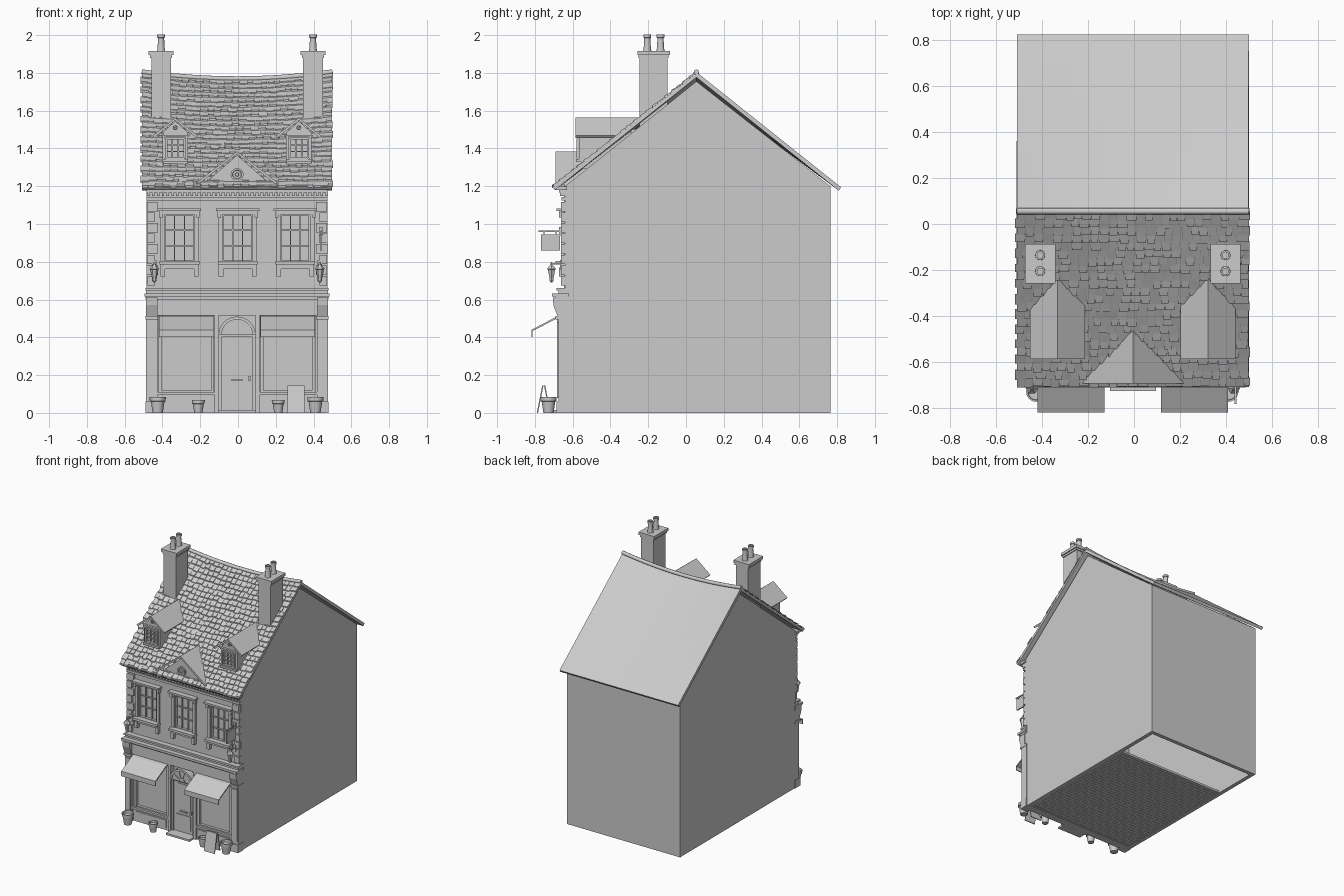
import bpy, bmesh, math, random
from mathutils import Vector

if "Cube" in bpy.data.objects:
    bpy.data.objects.remove(bpy.data.objects["Cube"])
random.seed(4)
lathed = []

def finish(name, bm):
    bmesh.ops.recalc_face_normals(bm, faces=bm.faces)
    me = bpy.data.meshes.new(name)
    bm.to_mesh(me)
    bm.free()
    ob = bpy.data.objects.new(name, me)
    bpy.context.collection.objects.link(ob)
    ob.location.x = -0.005
    return ob

def hexa(bm, pts):
    v = [bm.verts.new(p) for p in pts]
    for f in ((0, 1, 2, 3), (4, 5, 6, 7), (0, 1, 5, 4), (1, 2, 6, 5), (2, 3, 7, 6), (3, 0, 4, 7)):
        bm.faces.new([v[i] for i in f])

def boxes(name, *items):
    """each item: x0, x1, y0, y1, z0, z1"""
    bm = bmesh.new()
    for a, b, c, d, e, f in items:
        hexa(bm, [(a, c, e), (b, c, e), (b, d, e), (a, d, e), (a, c, f), (b, c, f), (b, d, f), (a, d, f)])
    return finish(name, bm)

def prism(name, pts, lo, hi, axis):
    """extrude a 2D outline: axis x takes (y, z) points, axis y takes (x, z)"""
    bm = bmesh.new()
    at = (lambda p, t: (t, p[0], p[1])) if axis == 'x' else (lambda p, t: (p[0], t, p[1]))
    A, B = [[bm.verts.new(at(p, t)) for p in pts] for t in (lo, hi)]
    bm.faces.new(A)
    bm.faces.new(B)
    for i in range(len(pts)):
        j = (i + 1) % len(pts)
        bm.faces.new((A[i], A[j], B[j], B[i]))
    return finish(name, bm)

def lathe(name, prof, x, y, z=0, n=20):
    bm = bmesh.new()
    rings = [[bm.verts.new((x + r * math.cos(k * math.tau / n), y + r * math.sin(k * math.tau / n), z + h))
              for k in range(n)] for r, h in prof]
    for a, b in zip(rings, rings[1:]):
        for k in range(n):
            bm.faces.new((a[k], a[(k + 1) % n], b[(k + 1) % n], b[k]))
    bm.faces.new(rings[0])
    bm.faces.new(rings[-1])
    ob = finish(name, bm)
    lathed.append(ob)
    return ob

def solid(ob, t):
    m = ob.modifiers.new('thickness', 'SOLIDIFY')
    m.thickness = t
    m.offset = 0

RY, RZ, SL = 0.055, 1.79, 0.78
def roof_z(x, y):
    t = 1 - abs(y - RY) / 0.76
    return RZ - SL * abs(y - RY) + t * (0.012 - 0.036 * (1 - (x / 0.5) ** 2))
def roof_y(z):
    return RY - (RZ - z) / SL

# hollow house shell and plank floor
boxes('side_walls', (-.48, -.45, -.64, .765, 0, 1.2), (.45, .48, -.64, .765, 0, 1.2))
boxes('back_wall', (-.45, .45, .735, .765, 0, 1.2))
boxes('plank_floor', *[(-.45, .45, y, y + .026, .004, .02) for y in [-.61 + .028 * i for i in range(36)]])
for s in (-1, 1):
    prism('gable', [(-.64, 1.2), (.765, 1.2), (RY, 1.755)], s * .45, s * .48, 'x')

# sagging roof slabs
for name, ye in (('front_roof', -.70), ('back_roof', .815)):
    bm = bmesh.new()
    g = [[bm.verts.new((x, y, roof_z(x, y) - .012)) for x in [-.503 + 1.006 * i / 16 for i in range(17)]]
         for y in [RY + (ye - RY) * j / 6 for j in range(7)]]
    for j in range(6):
        for i in range(16):
            bm.faces.new((g[j][i], g[j][i + 1], g[j + 1][i + 1], g[j + 1][i]))
    solid(finish(name, bm), .022)

# uneven slate tiles on the front slope
bm = bmesh.new()
rows = 23
for r in range(rows):
    y0 = -.705 + .755 * r / rows
    x = -.503 - (r % 2) * .008
    while x < .49:
        w = random.uniform(.032, .046)
        xe = x + w - .003
        if .5 - xe < .02:
            xe = .503 + random.uniform(-.008, .006)
        ya = y0 + random.uniform(-.005, .004)
        yb = min(y0 + .040, RY)
        lift = random.uniform(.010, .016)
        low = [(px, py, roof_z(px, py) - .003) for px, py in ((x, ya), (xe, ya), (xe, yb), (x, yb))]
        high = [(p[0], p[1], p[2] + (lift if k < 2 else .005)) for k, p in enumerate(low)]
        hexa(bm, low + high)
        x = max(x + w, xe + .003)
finish('roof_tiles', bm)

# curved ridge cap
cu = bpy.data.curves.new('ridge_cap', 'CURVE')
cu.dimensions = '3D'
cu.bevel_depth = .014
cu.bevel_resolution = 2
cu.use_fill_caps = True
sp = cu.splines.new('POLY')
sp.points.add(12)
for i, p in enumerate(sp.points):
    x = -.505 + 1.01 * i / 12
    p.co = (x, RY, roof_z(x, RY) + .002, 1)
ob = bpy.data.objects.new('ridge_cap', cu)
ob.location.x = -.005
bpy.context.collection.objects.link(ob)

# chimneys with two pots each
for s in (-1, 1):
    c = s * .402
    boxes('chimney', (c - .052, c + .052, -.245, -.098, 1.5, 1.89), (c - .066, c + .066, -.258, -.086, 1.895, 1.917),
          (c - .058, c + .058, -.251, -.092, 1.88, 1.897))
    for y in (-.135, -.205):
        lathe('chimney_pot', [(.022, 0), (.019, .015), (.016, .07), (.021, .072), (.021, .087), (.013, .087), (.013, .06)], c, y, 1.915, 16)

def small_roof(name, c, hw, ze, zr, yf):
    bm = bmesh.new()
    a, b = [bm.verts.new((c, y, zr)) for y in (yf, roof_y(zr) + .01)]
    for s in (-1, 1):
        p, q = [bm.verts.new((c + s * hw, y, ze)) for y in (yf, max(roof_y(ze) + .01, yf + .02))]
        bm.faces.new((a, b, q, p))
    solid(finish(name, bm), .014)

def window(name, c, y, hw, z0, z1, cols, rows, f=.012):
    """glass pane, frame and glazing bars"""
    it = [(c - hw, c + hw, y, y + .02, z0, z1)]
    it += [(c + s * hw - f / 2, c + s * hw + f / 2, y - .022, y + .02, z0, z1) for s in (-1, 1)]
    it += [(c - hw, c + hw, y - .02, y + .02, z - f / 2, z + f / 2) for z in (z0, z1)]
    for i in range(1, cols):
        x = c - hw + 2 * hw * i / cols
        it.append((x - .003, x + .003, y - .01, y, z0, z1))
    for i in range(1, rows):
        z = z0 + (z1 - z0) * i / rows
        it.append((c - hw, c + hw, y - .012, y, z - .003, z + .003))
    boxes(name, *it)

def roundel(name, c, y, z, r, n=20):
    ob = lathe(name, [(r, 0), (r, .012), (r * .72, .012), (r * .65, .004), (r * .3, .004), (r * .25, .012)], 0, 0, 0, n)
    ob.rotation_euler.x = math.pi / 2
    ob.location = (c - .005, y, z)

# dormers
for s in (-1, 1):
    c = s * .327
    prism('dormer_body', [(c - .066, 1.29), (c + .066, 1.29), (c + .066, 1.485), (c, 1.545), (c - .066, 1.485)], -.555, -.27, 'y')
    small_roof('dormer_roof', c, .115, 1.462, 1.556, -.585)
    window('dormer_window', c, -.558, .048, 1.35, 1.452, 3, 3, .011)
    boxes('dormer_trim', (c - .068, c + .068, -.583, -.54, 1.328, 1.343), (c - .068, c - .054, -.566, -.54, 1.34, 1.47),
          (c + .054, c + .068, -.566, -.54, 1.34, 1.47), (c - .075, c + .075, -.572, -.54, 1.462, 1.472))
    roundel('dormer_roundel', c, -.555, 1.51, .013, 12)

# central pediment
prism('pediment', [(-.2, 1.19), (.2, 1.19), (0, 1.365)], -.67, -.48, 'y')
small_roof('pediment_roof', 0, .222, 1.205, 1.378, -.692)
boxes('pediment_base', (-.225, .225, -.695, -.64, 1.19, 1.208))
roundel('pediment_roundel', 0, -.668, 1.262, .034)

# upper front wall pierced by three windows
WX = (-.305, .003, .308)
edges = [-.45] + [e for c in WX for e in (c - .08, c + .08)] + [.45]
boxes('upper_front_wall', (-.45, .45, -.645, -.6, .6, .8), (-.45, .45, -.645, -.6, 1.05, 1.2),
      *[(edges[i], edges[i + 1], -.645, -.6, .8, 1.05) for i in range(0, 8, 2)])
for c in WX:
    window('sash_window', c, -.63, .078, .8, 1.05, 3, 3, .014)
    it = [(c - .115, c + .115, -.685, -.64, 1.068, 1.082), (c - .1, c + .1, -.665, -.64, 1.05, 1.07),
          (c - .105, c + .105, -.69, -.64, .785, .803), (c - .1, c + .1, -.668, -.64, .762, .787)]
    for s in (-1, 1):
        it += [(c + s * .09 - .011, c + s * .09 + .011, -.66, -.64, .8, 1.055),
               (c + s * .088 - .012, c + s * .088 + .012, -.672, -.64, .722, .77),
               (c + s * .098 - .009, c + s * .098 + .009, -.672, -.64, 1.035, 1.07)]
    boxes('window_surround', *it)

# quoins, eaves cornice and dentils
it = []
for s in (-1, 1):
    for i in range(8):
        w = .06 if i % 2 else .042
        a, b = sorted((s * (.478 + random.uniform(-.004, .004)), s * (.478 - w)))
        it.append((a, b, -.662, -.64, .675 + i * .056, .725 + i * .056))
boxes('quoins', *it)
boxes('eaves_cornice', (-.48, .48, -.66, -.63, 1.125, 1.142), (-.48, .48, -.672, -.63, 1.168, 1.182), (-.49, .49, -.695, -.63, 1.18, 1.198))
boxes('dentils', *[(x, x + .013, -.668, -.64, 1.148, 1.17) for x in [-.475 + .0255 * i for i in range(38)]])

# shopfront wall, cornice and pilasters
boxes('shopfront_wall', (-.45, .45, -.632, -.6, 0, .6))
boxes('shop_fascia', (-.48, .48, -.672, -.62, .515, .605), (-.485, .485, -.69, -.62, .6, .615), (-.49, .49, -.71, -.62, .615, .632),
      (-.482, .482, -.675, -.62, .632, .648), (-.485, .485, -.685, -.62, .648, .662))
for s in (-1, 1):
    c = s * .452
    boxes('pilaster', (c - .03, c + .03, -.675, -.62, 0, .51), (c - .033, c + .033, -.685, -.62, 0, .06),
          (c - .02, c + .02, -.682, -.62, .08, .48), (c - .033, c + .033, -.69, -.62, .495, .512))
    prism('cornice_bracket', [(-.64, .512), (-.68, .512), (-.702, .57), (-.705, .61), (-.64, .61)], c - .03, c + .03, 'x')
    # display window, stall riser and awning
    c = s * .268
    window('shop_window', c, -.638, .138, .11, .52, 1, 1, .018)
    boxes('stall_riser', (c - .155, c + .155, -.66, -.62, 0, .1), (c - .155, c + .155, -.675, -.62, .095, .11),
          (c - .13, c + .13, -.667, -.62, .02, .08))
    prism('awning', [(-.665, .513), (-.69, .507), (-.818, .44), (-.818, .402), (-.812, .402), (-.812, .433), (-.69, .497), (-.665, .503)],
          c - .145, c + .145, 'x')
    boxes('door_post', (s * .108 - .011, s * .108 + .011, -.672, -.62, 0, .515))
    # hanging lantern
    c = s * .438
    lathe('lantern', [(.004, 0), (.012, .01), (.012, .02), (.022, .07), (.027, .072), (.01, .092), (.004, .108)], c, -.712, .69, 6)
    boxes('lantern_arm', (c - .004, c + .004, -.716, -.64, .786, .794), (c - .004, c + .004, -.716, -.708, .77, .79), (c - .012, c + .012, -.668, -.64, .76, .81))

# door with panels, step and arched fanlight
boxes('door', (-.083, .083, -.648, -.62, .015, .405), (-.097, -.083, -.66, -.62, 0, .41), (.083, .097, -.66, -.62, 0, .41),
      (-.097, .097, -.664, -.62, .402, .416), (-.06, .06, -.655, -.62, .04, .15), (-.06, .06, -.652, -.62, .2, .385),
      (-.03, .03, -.657, -.62, .17, .18), (.06, .07, -.665, -.62, .17, .195))
boxes('doorstep', (-.1, .1, -.725, -.62, 0, .014))
arc = [(math.cos(math.pi * k / 16), math.sin(math.pi * k / 16)) for k in range(17)]
def ring(name, r0, r1, y):
    prism(name, [(r1 * a, .412 + r1 * b) for a, b in arc] + [(r0 * a, .412 + r0 * b) for a, b in reversed(arc)], y, -.62, 'y')
ring('fanlight_arch', .082, .098, -.682)
ring('fanlight_hub', .022, .03, -.68)
prism('fanlight_glass', [(.085 * a, .412 + .085 * b) for a, b in arc], -.674, -.62, 'y')
for k in range(1, 5):
    d = Vector((math.cos(math.pi * k / 5), math.sin(math.pi * k / 5)))
    n = Vector((-d.y, d.x)) * .003
    o = Vector((0, .412))
    prism('fanlight_bar', [o + d * .025 + n, o + d * .088 + n, o + d * .088 - n, o + d * .025 - n], -.68, -.66, 'y')

# planters, sandwich board and hanging sign
for x in (-.42, -.205, .218, .415):
    k = 1 if abs(x) > .4 else .8
    lathe('planter', [(.027 * k, 0), (.036 * k, .06 * k), (.042 * k, .062 * k), (.043 * k, .085 * k), (.036 * k, .085 * k), (.034 * k, .068 * k)], x, -.728)
for s in (-1, 1):
    prism('sandwich_board', [(-.753 + s * .037, 0), (-.753 + s * .030, 0), (-.753 + s * .001, .145), (-.753 + s * .008, .145)], .268, .358, 'x')
boxes('hanging_sign', (.44, .45, -.768, -.668, .86, .945), (.441, .449, -.78, -.64, .958, .966), (.443, .447, -.755, -.75, .94, .962),
      (.443, .447, -.69, -.685, .94, .962), (.435, .455, -.672, -.64, .94, .985))

bpy.ops.object.select_all(action='DESELECT')
for ob in lathed:
    if not ob.name.startswith('lantern'):
        ob.select_set(True)
        bpy.context.view_layer.objects.active = ob
bpy.ops.object.shade_smooth_by_angle()
